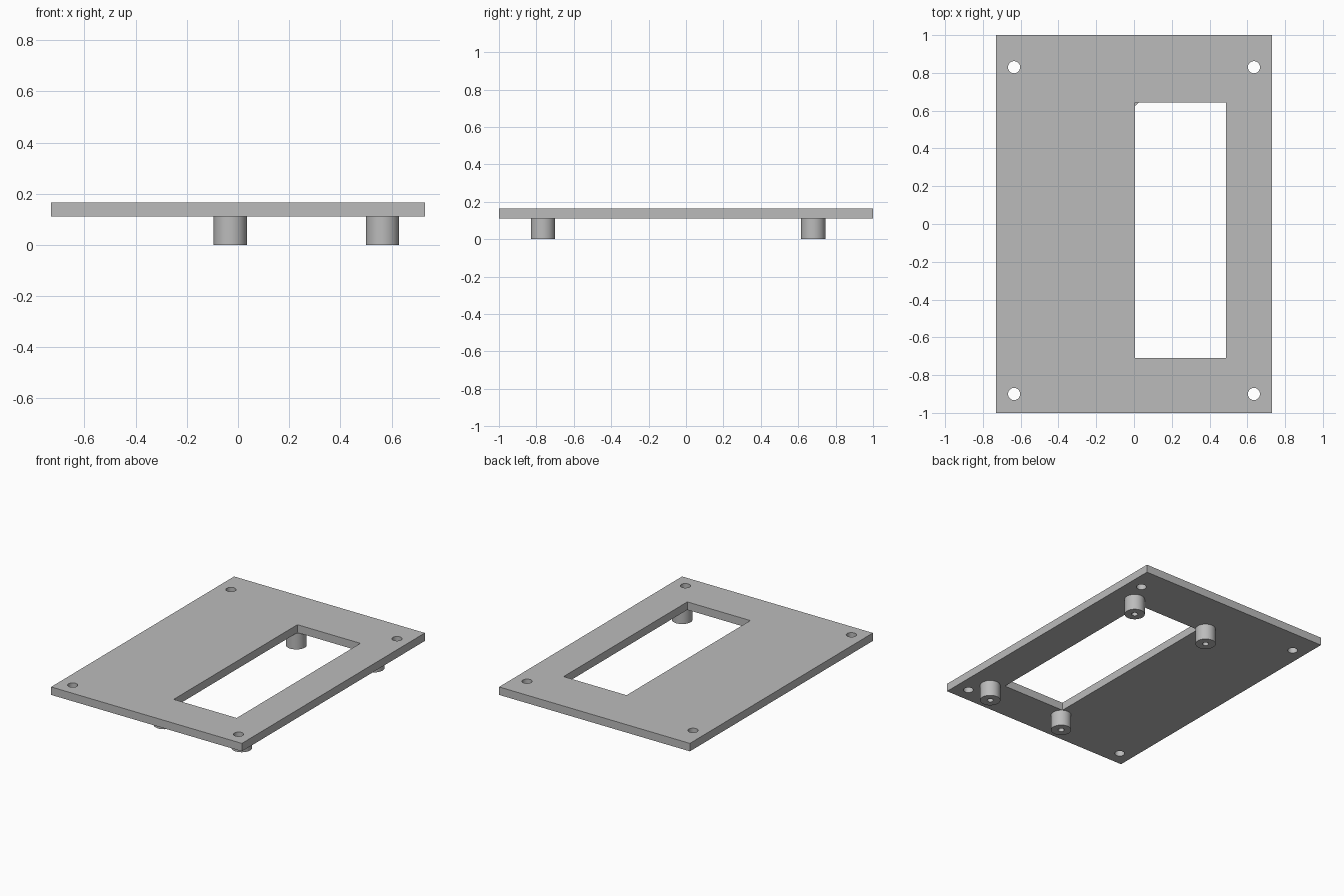
import bpy
from math import radians

cube = bpy.data.objects.get("Cube")
if cube:
    bpy.data.objects.remove(cube, do_unlink=True)

PLATE_BOTTOM, PLATE_TOP = 0.11, 0.165

grey = bpy.data.materials.new("plain grey")
grey.use_nodes = True
colour = (0.5, 0.5, 0.5, 1)
grey.diffuse_color = colour
grey.node_tree.nodes["Principled BSDF"].inputs["Base Color"].default_value = colour


def box(name, x0, x1, y0, y1, z0, z1):
    bpy.ops.mesh.primitive_cube_add(
        size=1, location=((x0 + x1) / 2, (y0 + y1) / 2, (z0 + z1) / 2))
    ob = bpy.context.object
    ob.name = name
    ob.scale = (x1 - x0, y1 - y0, z1 - z0)
    bpy.ops.object.transform_apply(location=False, rotation=False, scale=True)
    ob.data.materials.append(grey)
    return ob


def cylinder(name, x, y, radius, z0, z1):
    bpy.ops.mesh.primitive_cylinder_add(
        vertices=48, radius=radius, depth=z1 - z0, location=(x, y, (z0 + z1) / 2))
    ob = bpy.context.object
    ob.name = name
    ob.data.materials.append(grey)
    return ob


def cut(target, cutter):
    """Subtract the cutter from the target, then discard it."""
    cutter.hide_render = True
    mod = target.modifiers.new("cut", 'BOOLEAN')
    mod.operation, mod.solver, mod.object = 'DIFFERENCE', 'EXACT', cutter
    bpy.context.view_layer.objects.active = target
    bpy.ops.object.modifier_apply(modifier=mod.name)
    bpy.data.objects.remove(cutter, do_unlink=True)


def smooth(ob):
    bpy.ops.object.select_all(action='DESELECT')
    ob.select_set(True)
    bpy.context.view_layer.objects.active = ob
    bpy.ops.object.shade_smooth_by_angle(angle=radians(30))


# Flat plate with an off-centre window
plate = box("plate", -0.73, 0.73, -1, 1, PLATE_BOTTOM, PLATE_TOP)
cut(plate, box("window_cutter", 0.005, 0.487, -0.71, 0.642, 0, 0.3))

# Corner screw holes
for x in (-0.635, 0.635):
    for y in (-0.9, 0.83):
        cut(plate, cylinder("hole_cutter", x, y, 0.032, 0, 0.3))
smooth(plate)

# Four hollow standoffs under the plate, around the window
for side, x in (("right", -0.03), ("left", 0.565)):
    for end, y in (("front", -0.765), ("back", 0.68)):
        post = cylinder(f"{end}_{side}_standoff", x, y, 0.065, 0, PLATE_BOTTOM)
        cut(post, cylinder("bore_cutter", x, y, 0.02, -0.1, 0.2))
        smooth(post)
